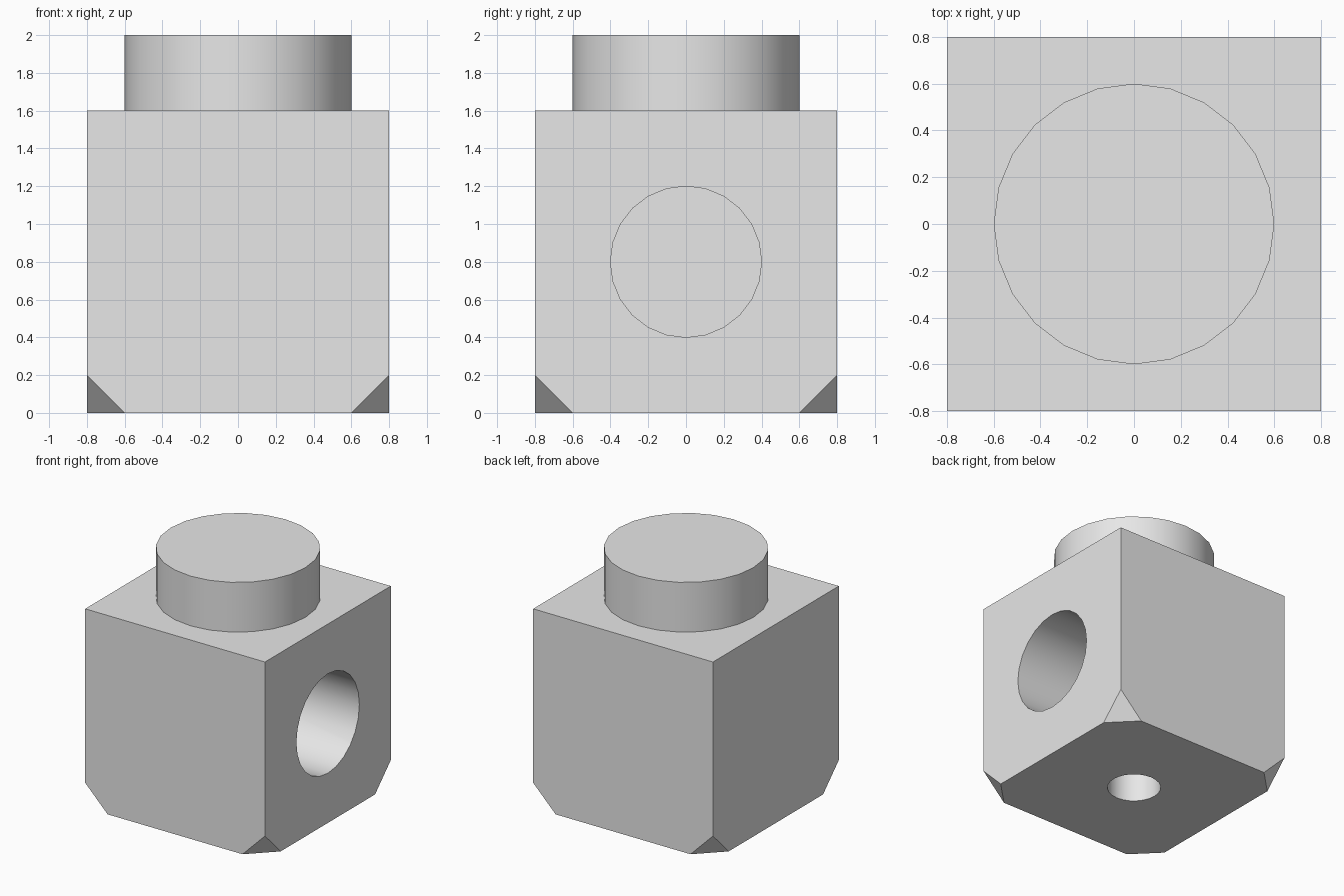
import bpy
import bmesh
from math import pi, radians
from mathutils import Matrix

cube = bpy.data.objects.get("Cube")
if cube:
    bpy.data.objects.remove(cube, do_unlink=True)

grey = bpy.data.materials.new("light_grey")
grey.use_nodes = True
grey.diffuse_color = (0.8, 0.8, 0.8, 1)
grey.node_tree.nodes["Principled BSDF"].inputs["Base Color"].default_value = (0.8, 0.8, 0.8, 1)


def make_object(name, bm):
    mesh = bpy.data.meshes.new(name)
    bm.to_mesh(mesh)
    bm.free()
    mesh.materials.append(grey)
    obj = bpy.data.objects.new(name, mesh)
    bpy.context.collection.objects.link(obj)
    return obj


def cylinder(name, radius, depth, matrix):
    bm = bmesh.new()
    bmesh.ops.create_cone(bm, cap_ends=True, segments=24, radius1=radius,
                          radius2=radius, depth=depth, matrix=matrix)
    return make_object(name, bm)


def activate(obj):
    bpy.ops.object.select_all(action='DESELECT')
    obj.select_set(True)
    bpy.context.view_layer.objects.active = obj


# Block with its four bottom corners cut off
bm = bmesh.new()
bmesh.ops.create_cube(bm, size=1.6, matrix=Matrix.Translation((0, 0, 0.8)))
corners = [v for v in bm.verts if v.co.z < 0.1]
bmesh.ops.bevel(bm, geom=corners, offset=0.2, offset_type='OFFSET',
                segments=1, affect='VERTICES')
block = make_object("block", bm)

# Round sockets in the side (0.6 deep) and in the underside (0.3 deep)
side = Matrix.Translation((0.6, 0, 0.8)) @ Matrix.Rotation(pi / 2, 4, 'Y')
under = Matrix.Translation((0, 0, 0.1))
cutters = [cylinder("side_socket_cutter", 0.4, 0.8, side),
           cylinder("bottom_socket_cutter", 0.2, 0.4, under)]
activate(block)
for cutter in cutters:
    cutter.hide_render = True
    mod = block.modifiers.new(cutter.name, 'BOOLEAN')
    mod.operation = 'DIFFERENCE'
    mod.solver = 'EXACT'
    mod.object = cutter
    bpy.ops.object.modifier_apply(modifier=mod.name)
    bpy.data.objects.remove(cutter, do_unlink=True)

# Round stud on top
stud = cylinder("top_stud", 0.6, 0.4, Matrix.Translation((0, 0, 1.8)))

for obj in (block, stud):
    activate(obj)
    bpy.ops.object.shade_smooth_by_angle(angle=radians(30))
